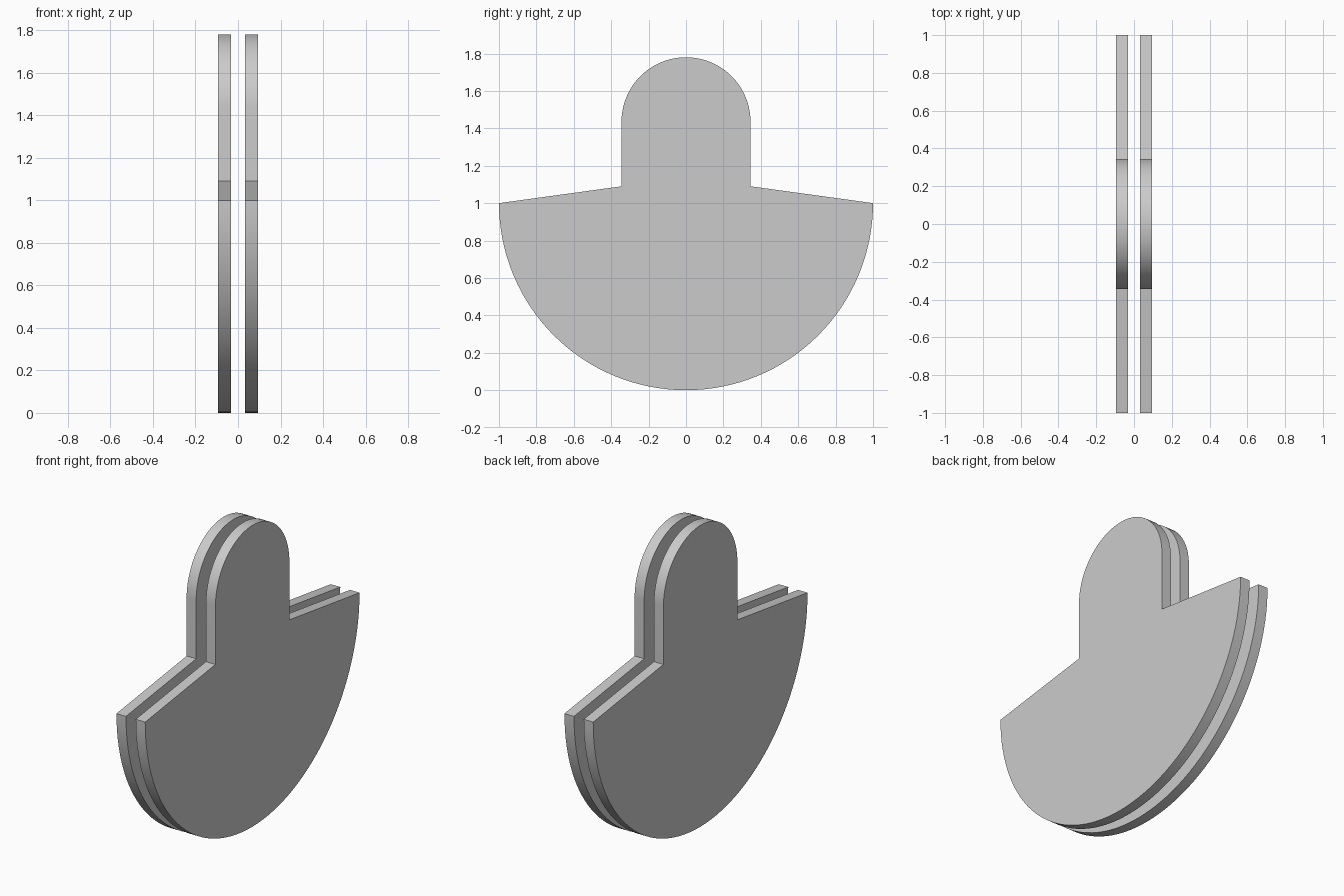
import bpy, bmesh, math

if "Cube" in bpy.data.objects:
    bpy.data.objects.remove(bpy.data.objects["Cube"])

INNER, OUTER = 0.032, 0.094   # plate faces, distance from x = 0
NECK, TOP = 0.345, 1.78       # half width and height of the rounded tab


def arc(cz, r, start, end, steps):
    return [(r * math.cos(math.radians(start + (end - start) * i / steps)),
             cz + r * math.sin(math.radians(start + (end - start) * i / steps)))
            for i in range(steps + 1)]


# Outline in the y-z plane: half-disc bowl, sloped shoulders, rounded tab
outline = arc(1.0, 1.0, 180, 360, 64)
outline.append((NECK, 1.09))
outline += arc(TOP - NECK, NECK, 0, 180, 40)
outline.append((-NECK, 1.09))


def plate(name, x0, x1):
    bm = bmesh.new()
    face = bm.faces.new([bm.verts.new((x0, y, z)) for y, z in outline])
    ext = bmesh.ops.extrude_face_region(bm, geom=[face])
    moved = [v for v in ext["geom"] if isinstance(v, bmesh.types.BMVert)]
    bmesh.ops.translate(bm, verts=moved, vec=(x1 - x0, 0, 0))
    bmesh.ops.recalc_face_normals(bm, faces=bm.faces)
    mesh = bpy.data.meshes.new(name)
    bm.to_mesh(mesh)
    bm.free()
    obj = bpy.data.objects.new(name, mesh)
    bpy.context.collection.objects.link(obj)
    bpy.ops.object.select_all(action='DESELECT')
    obj.select_set(True)
    bpy.context.view_layer.objects.active = obj
    bpy.ops.object.shade_smooth_by_angle(angle=math.radians(30))


# Two parallel plates with an open gap between them
plate("left_plate", -OUTER, -INNER)
plate("right_plate", INNER, OUTER)
